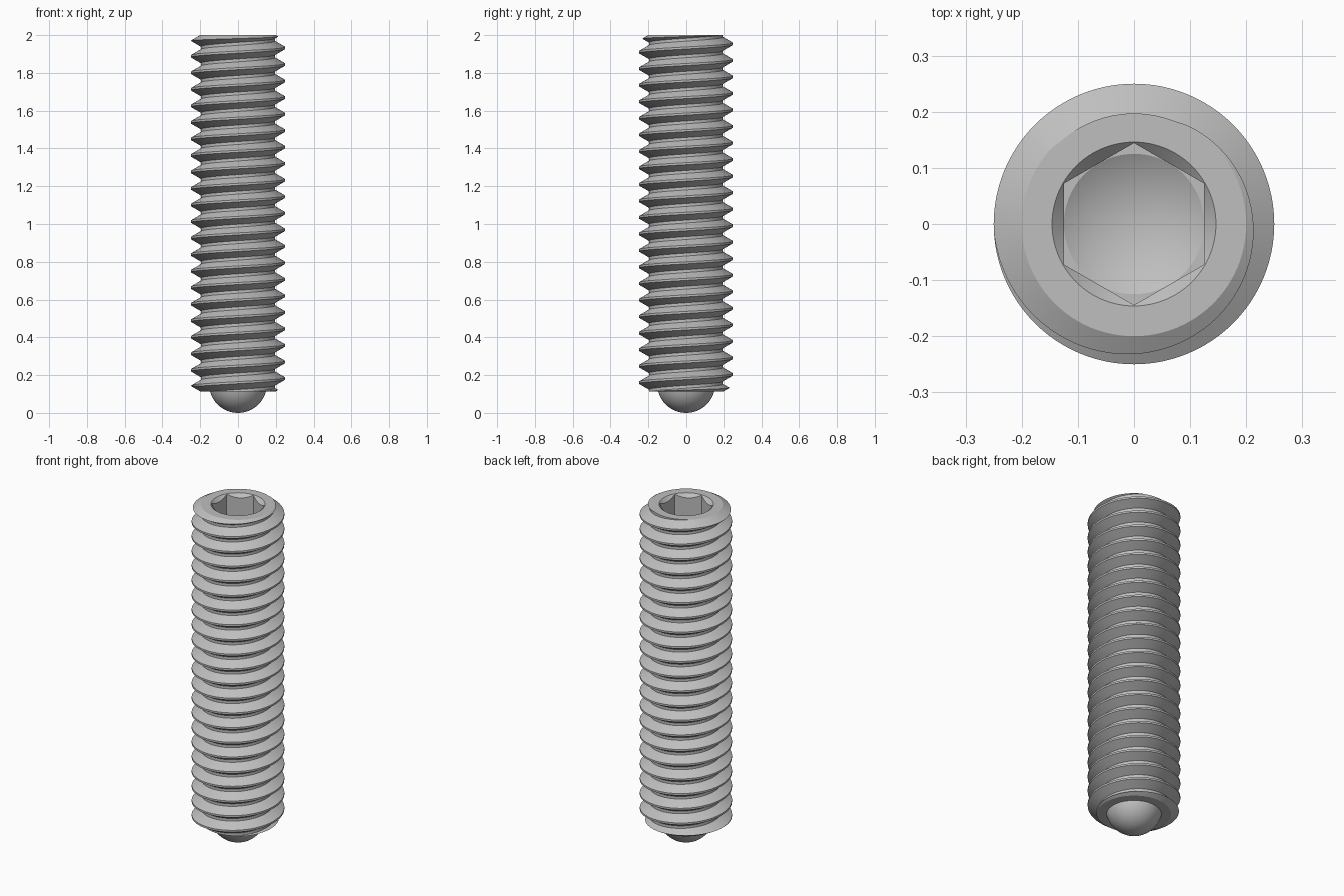
import bpy, bmesh
from math import sin, cos, tau, pi, radians

cube = bpy.data.objects.get("Cube")
if cube:
    bpy.data.objects.remove(cube, do_unlink=True)

SEG = 96
PITCH = 0.0875
PHASE = 0.007
MAJOR, MINOR = 0.25, 0.197
END = 0.114            # lower end of the threaded body
BALL = 0.148           # rim radius of the rounded tip
SOCKET = 1.69          # floor of the hex socket

steel = bpy.data.materials.new("steel_grey")
steel.use_nodes = True
grey = (0.52, 0.52, 0.52, 1)
steel.diffuse_color = grey
steel.node_tree.nodes["Principled BSDF"].inputs["Base Color"].default_value = grey


def add_object(name, bm):
    bmesh.ops.recalc_face_normals(bm, faces=bm.faces)
    mesh = bpy.data.meshes.new(name)
    bm.to_mesh(mesh)
    bm.free()
    mesh.materials.append(steel)
    obj = bpy.data.objects.new(name, mesh)
    bpy.context.collection.objects.link(obj)
    return obj


def lathe(name, profile, sides=SEG, start=0.0):
    """Closed solid of revolution; first and last points lie on the axis."""
    bm = bmesh.new()
    low = bm.verts.new((0, 0, profile[0][1]))
    high = bm.verts.new((0, 0, profile[-1][1]))
    rings = []
    for r, z in profile[1:-1]:
        rings.append([bm.verts.new((r * cos(start + tau * j / sides),
                                    r * sin(start + tau * j / sides), z))
                      for j in range(sides)])
    for j in range(sides):
        k = (j + 1) % sides
        bm.faces.new((low, rings[0][k], rings[0][j]))
        bm.faces.new((high, rings[-1][j], rings[-1][k]))
        for a, b in zip(rings, rings[1:]):
            bm.faces.new((a[j], a[k], b[k], b[j]))
    return add_object(name, bm)


def helix_rod(name, turns, base):
    """Overlong right-handed threaded rod, trimmed later."""
    crest = PITCH / 16
    root = crest + (MAJOR - MINOR) * 0.577
    tooth = [(MAJOR, -crest), (MAJOR, crest), (MINOR, root), (MINOR, PITCH - root)]
    rows = [(r, base + t * PITCH + z) for t in range(turns) for r, z in tooth]
    bm = bmesh.new()
    grid = [[bm.verts.new((r * cos(tau * j / SEG), r * sin(tau * j / SEG),
                           z + PITCH * j / SEG)) for r, z in rows]
            for j in range(SEG)]
    # the last column meets the first one a full tooth higher
    grid.append(grid[0][len(tooth):])
    for a, b in zip(grid, grid[1:]):
        for i in range(min(len(a), len(b)) - 1):
            bm.faces.new((a[i], b[i], b[i + 1], a[i + 1]))
    # close both ends with fans around the axis
    bm.edges.ensure_lookup_table()
    rim = [e for e in bm.edges if e.is_boundary]
    middle = base + turns * PITCH / 2
    ends = {False: bm.verts.new((0, 0, rows[0][1])),
            True: bm.verts.new((0, 0, rows[-1][1] + PITCH))}
    for e in rim:
        bm.faces.new((e.verts[0], e.verts[1], ends[e.verts[0].co.z > middle]))
    return add_object(name, bm)


def carve(obj, cutter, operation):
    mod = obj.modifiers.new(cutter.name, 'BOOLEAN')
    mod.operation = operation
    mod.solver = 'EXACT'
    mod.object = cutter
    bpy.context.view_layer.objects.active = obj
    bpy.ops.object.modifier_apply(modifier=mod.name)
    bpy.data.objects.remove(cutter, do_unlink=True)


# Threaded rod
screw = helix_rod("threaded_screw", 28, PHASE - 2 * PITCH)

# Outer envelope: rounded tip, chamfered ends
ball_r = (BALL ** 2 + END ** 2) / (2 * END)
steps = 14
rim_angle = pi / 2 - (0 if END > ball_r else pi / 2) or 0
tip = []
for i in range(steps + 1):
    r = BALL * sin(pi / 2 * i / steps)
    tip.append((r, ball_r - (ball_r ** 2 - r ** 2) ** 0.5))
slope = 0.577
out = 0.32
envelope = tip + [(0.2, END), (out, END + (out - 0.2) * slope),
                  (out, 2 - (out - 0.2) * slope), (0.2, 2), (0, 2)]
carve(screw, lathe("envelope", envelope), 'INTERSECT')

# Hex socket with drilled floor and countersunk mouth
flat = 0.125
corner = flat / cos(pi / 6)
carve(screw, lathe("hex_cutter", [(0, SOCKET), (corner, SOCKET), (corner, 2.1), (0, 2.1)],
                   6, pi / 2), 'DIFFERENCE')
carve(screw, lathe("drill_cutter", [(0, SOCKET - 0.072), (flat, SOCKET), (0, SOCKET + 0.1)]),
      'DIFFERENCE')
carve(screw, lathe("countersink_cutter", [(0, 1.854), (0.166, 2.02), (0, 2.02)]),
      'DIFFERENCE')

# Smooth round surfaces, crisp thread and socket edges
bpy.ops.object.select_all(action='DESELECT')
screw.select_set(True)
bpy.context.view_layer.objects.active = screw
bpy.ops.object.shade_smooth_by_angle(angle=radians(25))
